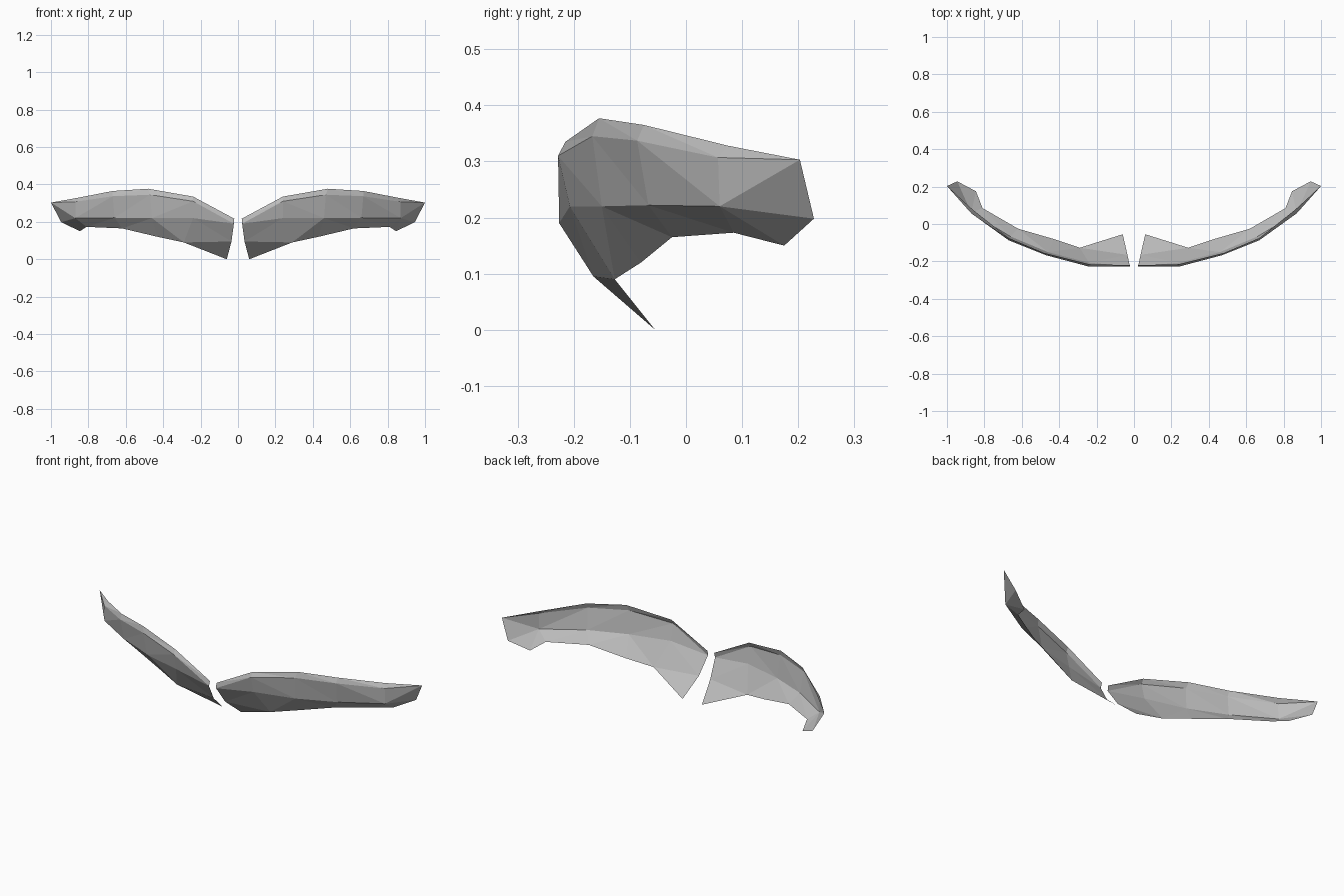
import bpy
import bmesh

# Remove only the default object
default_cube = bpy.data.objects.get("Cube")
if default_cube:
    bpy.data.objects.remove(default_cube, do_unlink=True)


def make_material(name, colour):
    """One flat colour for viewport and render."""
    material = bpy.data.materials.new(name)
    material.use_nodes = True
    material.diffuse_color = colour
    shader = material.node_tree.nodes["Principled BSDF"]
    shader.inputs["Base Color"].default_value = colour
    return material


# Cross-sections of the left shell, from the centre gap out to the tip.
# Each runs: top rim, shoulder, lower crease, curled bottom rim.
SECTIONS = [
    [(.02, -.22, .217), (.022, -.226, .19), (.035, -.165, .095), (.06, -.055, 0)],
    [(.24, -.215, .335), (.24, -.228, .31), (.24, -.207, .22), (.29, -.127, .09)],
    [(.48, -.155, .377), (.47, -.167, .345), (.46, -.15, .22), (.43, -.08, .12)],
    [(.67, -.075, .365), (.67, -.087, .337), (.66, -.067, .222), (.62, -.025, .165)],
    [(.86, .075, .328), (.87, .057, .307), (.87, .06, .22), (.81, .085, .173)],
    [(1, .203, .303), (1, .203, .303), (.945, .228, .198), (.845, .175, .15)],
]

# Panels (section, row) folded from lower inner to upper outer corner
RISING_FOLDS = {(1, 2), (4, 1)}


def build_shell(name, sections, material):
    """Join neighbouring sections with folded triangular facets."""
    bm = bmesh.new()
    shared = {}

    def vertex(point):
        if point not in shared:
            shared[point] = bm.verts.new(point)
        return shared[point]

    for i, (inner, outer) in enumerate(zip(sections, sections[1:])):
        for j in range(len(inner) - 1):
            upper_in, lower_in = inner[j], inner[j + 1]
            upper_out, lower_out = outer[j], outer[j + 1]
            if (i, j) in RISING_FOLDS:
                facets = [(upper_in, lower_in, upper_out),
                          (lower_in, lower_out, upper_out)]
            else:
                facets = [(upper_in, lower_in, lower_out),
                          (upper_in, lower_out, upper_out)]
            for facet in facets:
                # Skip facets that collapse where rows meet at the tip
                if len(set(facet)) == len(facet):
                    bm.faces.new([vertex(point) for point in facet])

    mesh = bpy.data.meshes.new(name)
    bm.to_mesh(mesh)
    bm.free()
    mesh.materials.append(material)
    shell = bpy.data.objects.new(name, mesh)
    bpy.context.collection.objects.link(shell)
    return shell


# Curved split shell, with the right half mirrored across the centre gap
grey = make_material("plain_grey", (0.5, 0.5, 0.5, 1.0))
bumper = build_shell("split_bumper_shell", SECTIONS, grey)
mirror = bumper.modifiers.new("right_half", 'MIRROR')
mirror.use_axis = (True, False, False)
mirror.use_mirror_merge = False
